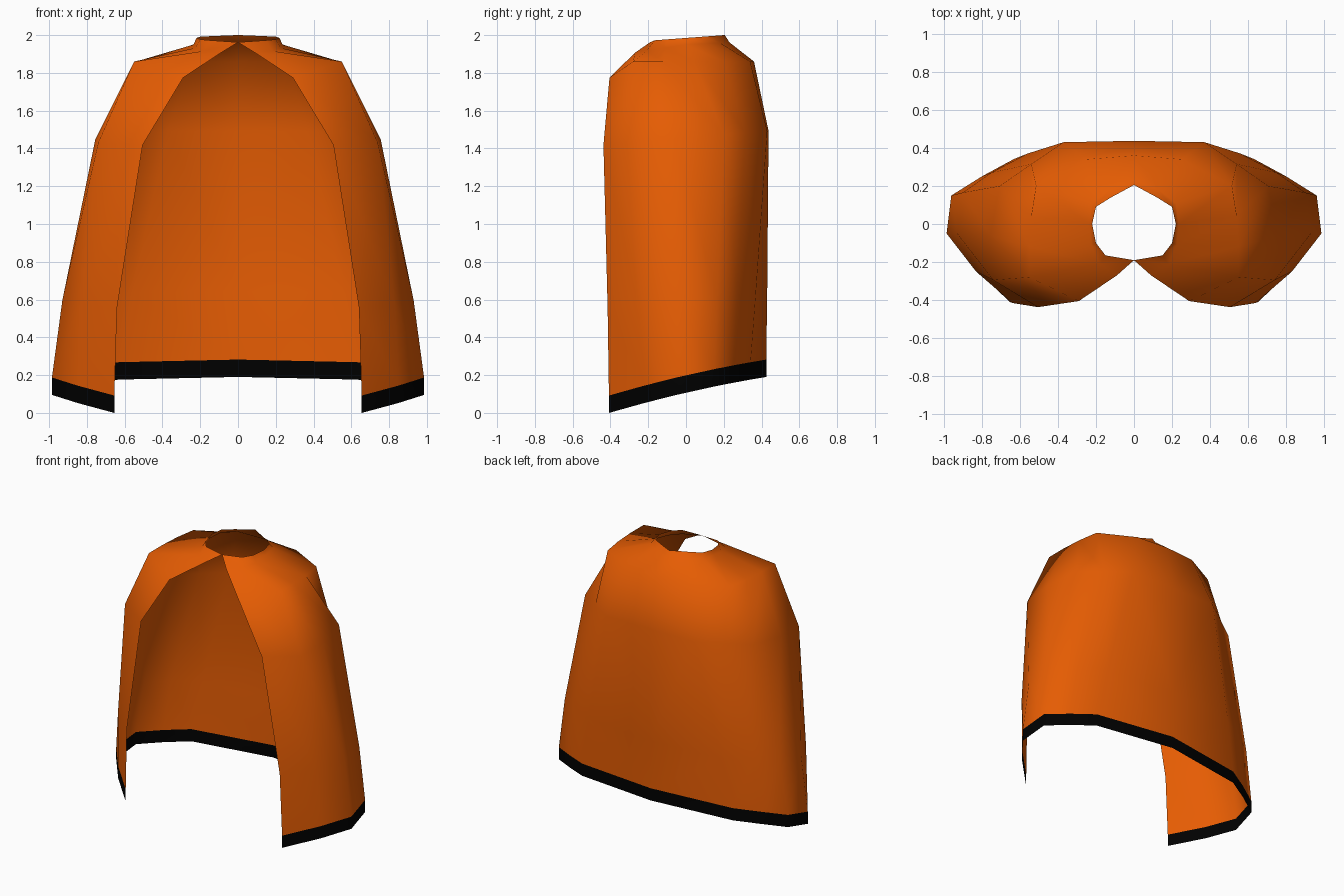
import bpy

if "Cube" in bpy.data.objects:
    bpy.data.objects.remove(bpy.data.objects["Cube"])


def material(name, rgb):
    m = bpy.data.materials.new(name)
    m.diffuse_color = (*rgb, 1)
    m.use_nodes = True
    m.node_tree.nodes["Principled BSDF"].inputs["Base Color"].default_value = m.diffuse_color
    return m


def hem_z(y):
    # hem dips at the front and rises towards the back
    return 0.107 + 0.23 * y - 0.08 * y * y


# Half outlines from the front edge round to the back centre,
# each with a rule giving its height from y
hem = [(.655, -.408), (.85, -.22), (.985, -.05), (.96, .15), (.80, .25), (.63, .342), (0, .425)]
rings = [
    # neck opening
    ([(0, -.19), (.15, -.165), (.20, -.10), (.22, 0), (.20, .09), (.12, .14), (0, .205)],
     lambda y: 1.985 + (0.075 * y if y > -.17 else 0.12 * y)),
    # collar base
    ([(.09, -.27), (.18, -.21), (.225, -.11), (.235, 0), (.22, .11), (.13, .18), (0, .23)],
     lambda y: 1.95 + (0.05 * y if y > 0 else 0.16 * y)),
    # shoulder ridge
    ([(.29, -.405), (.55, -.28), (.55, -.12), (.54, .04), (.515, .20), (.25, .34), (0, .36)],
     lambda y: 1.86 - max(0, -y - 0.28) * 0.68),
    # upper arm
    ([(.505, -.437), (.74, -.295), (.755, -.06), (.705, .20), (.54, .315), (.37, .43), (0, .437)],
     lambda y: 1.455 + 0.085 * y),
    # lower drape
    ([(.64, -.415), (.83, -.25), (.93, -.05), (.90, .165), (.75, .27), (.56, .37), (0, .43)],
     lambda y: 0.60 + 0.1 * y),
    # hem band top and bottom
    (hem, lambda y: hem_z(y) + 0.092),
    (hem, hem_z),
]

cols = len(hem)
verts = [(x, y, z(y)) for outline, z in rings for x, y in outline]
faces = [(r * cols + c, (r + 1) * cols + c, (r + 1) * cols + c + 1, r * cols + c + 1)
         for r in range(len(rings) - 1) for c in range(cols - 1)]

mesh = bpy.data.meshes.new("cape")
mesh.from_pydata(verts, [], faces)
mesh.materials.append(material("orange cloth", (0.79, 0.108, 0.001)))
mesh.materials.append(material("black trim", (0.0, 0.0, 0.0)))

# Last row of faces is the dark hem band
band_start = (len(rings) - 2) * (cols - 1)
for p in mesh.polygons:
    p.use_smooth = True
    p.material_index = int(p.index >= band_start)

cape = bpy.data.objects.new("cape", mesh)
bpy.context.collection.objects.link(cape)

# Mirror to the other side, welding the back seam and the throat
mirror = cape.modifiers.new("mirror", "MIRROR")
mirror.use_axis[0] = True
mirror.merge_threshold = 0.001
